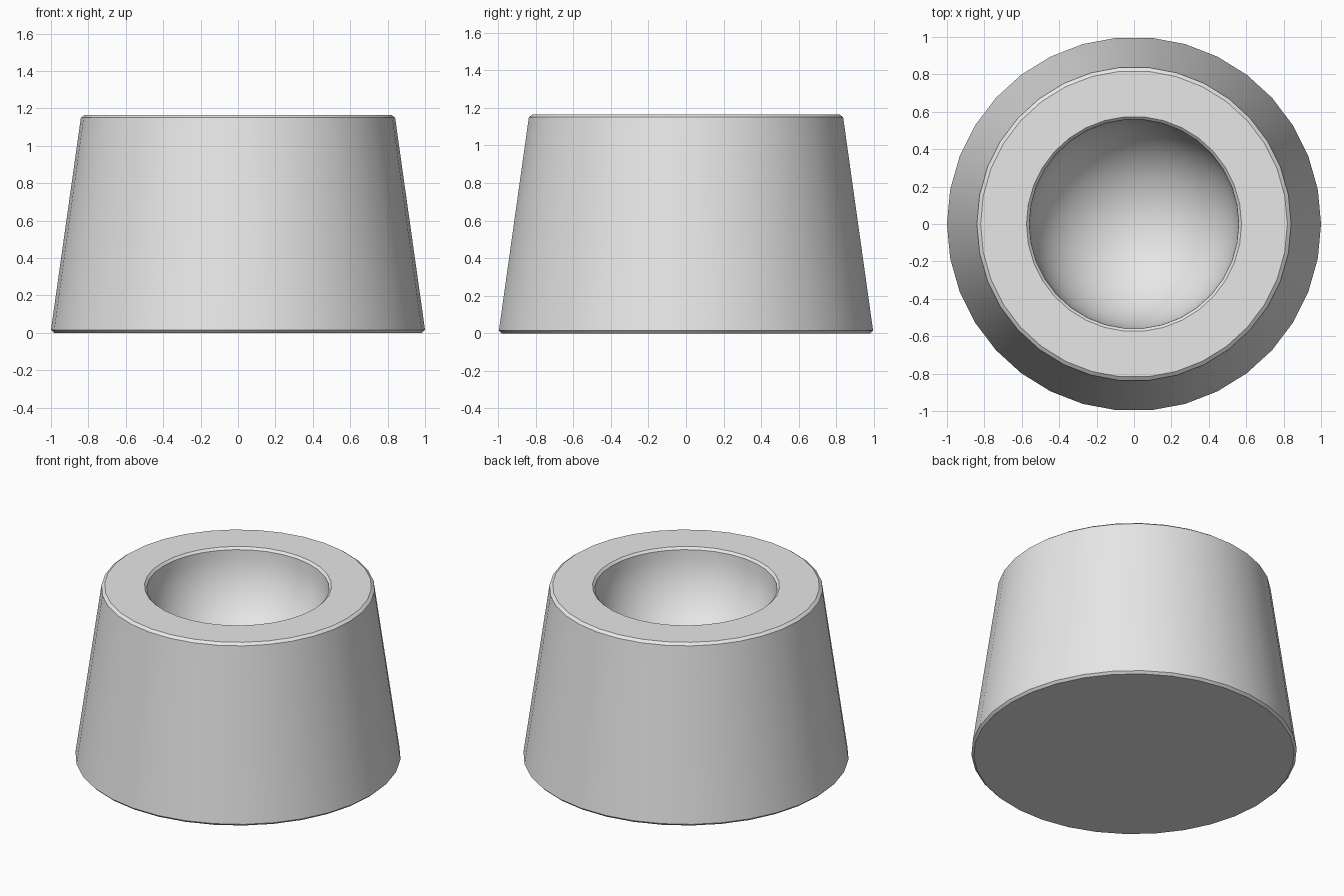
import bpy, bmesh
from math import sin, cos, pi, radians
from mathutils import Vector

cube = bpy.data.objects.get("Cube")
if cube:
    bpy.data.objects.remove(cube, do_unlink=True)

SIDES = 34
BOWL_R, BOWL_Z, BOWL_STEPS = 0.56, 1.15, 14

grey = bpy.data.materials.new("light_grey")
grey.use_nodes = True
colour = (0.8, 0.8, 0.8, 1)
grey.diffuse_color = colour
grey.node_tree.nodes["Principled BSDF"].inputs["Base Color"].default_value = colour

# Tapered outer wall with small chamfers, flat rim
profile = [(0.985, 0), (1, 0.015), (0.84, 1.15), (0.82, 1.165), (0.575, 1.165)]
# Hemispherical bowl down to its pole
for i in range(BOWL_STEPS + 1):
    a = pi / 2 * i / BOWL_STEPS
    profile.append((BOWL_R * cos(a), BOWL_Z - BOWL_R * sin(a)))

# Revolve the profile around z and close the base
bm = bmesh.new()
verts = [bm.verts.new((r, 0, z)) for r, z in profile]
edges = [bm.edges.new(pair) for pair in zip(verts, verts[1:])]
bmesh.ops.spin(bm, geom=verts + edges, cent=Vector(), axis=Vector((0, 0, 1)),
               angle=2 * pi, steps=SIDES, use_duplicate=False)
bmesh.ops.remove_doubles(bm, verts=bm.verts[:], dist=0.0005)
bmesh.ops.holes_fill(bm, edges=[e for e in bm.edges if e.is_boundary], sides=0)
bmesh.ops.recalc_face_normals(bm, faces=bm.faces[:])

mesh = bpy.data.meshes.new("tapered_bowl")
bm.to_mesh(mesh)
bm.free()
mesh.materials.append(grey)
bowl = bpy.data.objects.new("tapered_bowl", mesh)
bpy.context.collection.objects.link(bowl)

# Smooth round surfaces, crisp chamfers
bpy.ops.object.select_all(action="DESELECT")
bowl.select_set(True)
bpy.context.view_layer.objects.active = bowl
bpy.ops.object.shade_smooth_by_angle(angle=radians(30))
